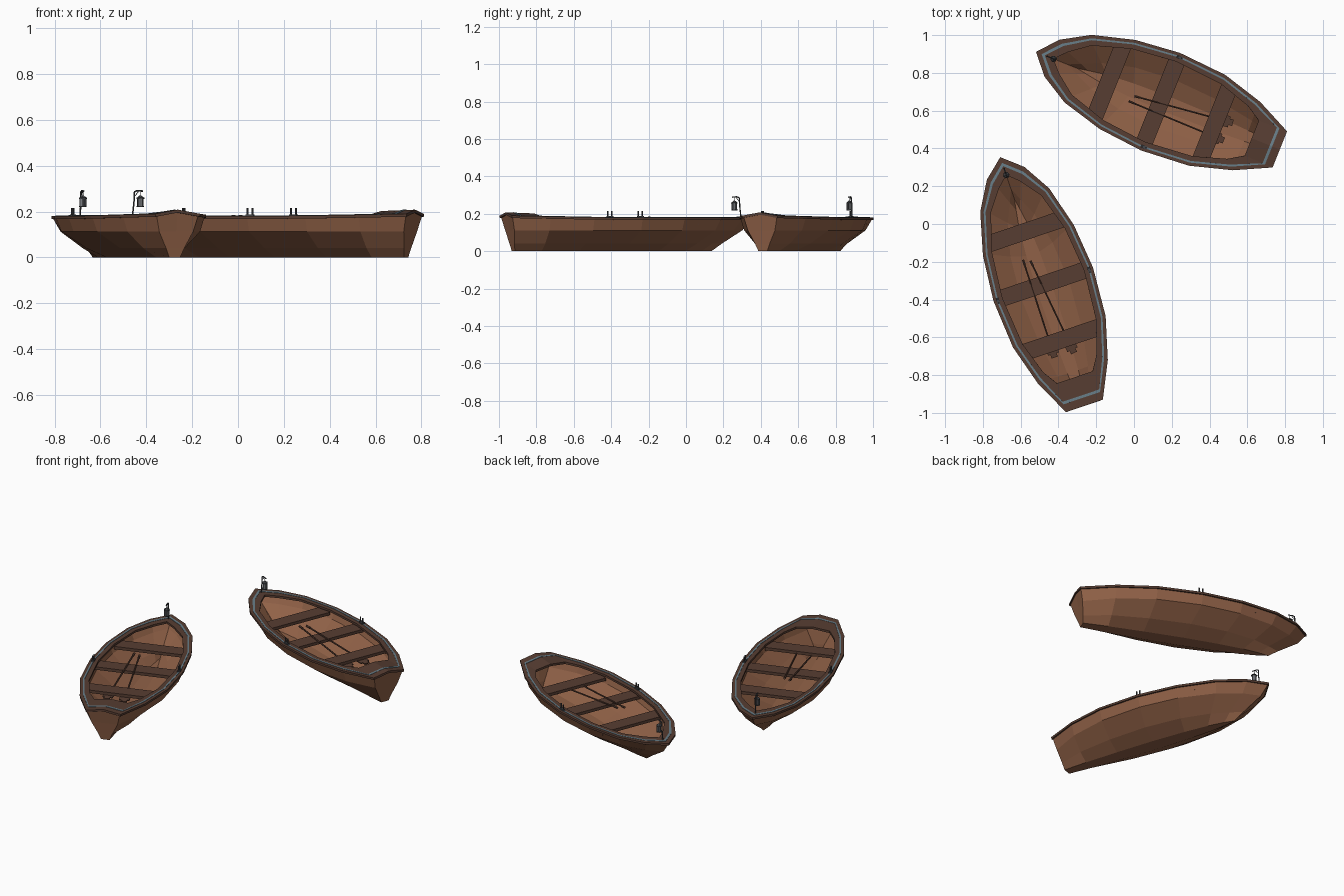
import bpy, bmesh, math
from mathutils import Matrix, Vector

if "Cube" in bpy.data.objects:
    bpy.data.objects.remove(bpy.data.objects["Cube"])


def mat(name, c):
    m = bpy.data.materials.new(name)
    m.diffuse_color = (*c, 1)
    m.use_nodes = True
    m.node_tree.nodes["Principled BSDF"].inputs["Base Color"].default_value = m.diffuse_color
    return m


WOOD = mat("hull_wood", (0.28, 0.12, 0.063))
DARK = mat("dark_wood", (0.095, 0.047, 0.032))
BLUE = mat("blue_paint", (0.14, 0.21, 0.25))
IRON = mat("iron", (0.06, 0.064, 0.07))
GLASS = mat("lamp_glass", (0.25, 0.26, 0.28))
parts = []


def finish(name, bm, material, recalc=True):
    if recalc:
        bmesh.ops.recalc_face_normals(bm, faces=bm.faces)
    me = bpy.data.meshes.new(name)
    bm.to_mesh(me)
    bm.free()
    me.materials.append(material)
    ob = bpy.data.objects.new(name, me)
    bpy.context.collection.objects.link(ob)
    parts.append(ob)
    return ob


def solidify(ob, t):
    m = ob.modifiers.new("thickness", 'SOLIDIFY')
    m.thickness, m.offset = t, -1


def loop(us, hws, zs, peak=0.0):
    """Closed boat outline: stern centre, right side to bow, left side back."""
    right = [Vector((u, -h, z)) for u, h, z in zip(us, hws, zs)]
    left = [Vector((p.x, -p.y, p.z)) for p in reversed(right[:-1])]
    return [Vector((us[0], 0, zs[0] + peak))] + right + left


def skin(rows, cap=False):
    bm = bmesh.new()
    vs = [[bm.verts.new(p) for p in r] for r in rows]
    n = len(rows[0])
    for a, b in zip(vs, vs[1:]):
        for i in range(n):
            j = (i + 1) % n
            bm.faces.new((a[i], b[i], b[j], a[j]))
    if cap:
        bm.faces.new(list(reversed(vs[-1])))
    return bm


def flat_ring(name, inner, outer, material, t):
    """Band between two outlines, facing up, thickened downwards."""
    bm = skin([inner, outer])
    bm.normal_update()
    if sum(f.normal.z for f in bm.faces) < 0:
        bmesh.ops.reverse_faces(bm, faces=bm.faces)
    solidify(finish(name, bm, material, False), t)


def box(bm, c, s, rot=Matrix()):
    bmesh.ops.create_cube(bm, size=1, matrix=Matrix.Translation(c) @ rot @ Matrix.Diagonal((*s, 1)))


def rod(bm, a, b, r1, r2=None, n=6):
    a, b = Vector(a), Vector(b)
    d = b - a
    bmesh.ops.create_cone(bm, cap_ends=True, segments=n, radius1=r1, radius2=r1 if r2 is None else r2, depth=d.length,
                          matrix=Matrix.Translation((a + b) / 2) @ d.to_track_quat('Z', 'Y').to_matrix().to_4x4())


# outlines: x runs from stern to bow
U = [0, .19, .415, .68, .925, 1.15, 1.30, 1.39]
HW = [.103, .195, .259, .278, .254, .193, .105, 0]
Z = [.19, .186, .182, .18, .18, .18, .181, .183]
rim_out = loop(U, HW, Z, .018)
rim_in = loop([.16, .24, .415, .68, .925, 1.13, 1.235, 1.29],
              [.10, .15, .205, .228, .203, .14, .06, 0], Z, .012)

# hull shell: upper strake, chine, bilge and narrow keel
top = loop([.006] + U[1:-1] + [1.382], [max(h - .008, 0) for h in HW], [z - .011 for z in Z], .018)
mid = loop([.022, .19, .415, .68, .92, 1.13, 1.26, 1.335],
           [.078, .167, .23, .249, .224, .157, .078, 0], [.112] * 8)
bilge = loop([.035, .19, .405, .65, .875, 1.05, 1.15, 1.218],
             [.042, .095, .128, .142, .125, .082, .038, 0], [.04] * 8)
keel = loop([.042, .19, .4, .64, .85, 1.0, 1.1, 1.16],
            [.025, .035, .042, .045, .04, .03, .015, 0], [0] * 8)
solidify(finish("hull", skin([top, mid, bilge, keel], True), WOOD), .014)

# gunwale with stern deck
flat_ring("gunwale", rim_in, rim_out, DARK, .013)

# painted line on the gunwale
n = len(rim_out)


def rim_at(sides, stern):
    up = Vector((0, 0, .002))
    return [o.lerp(i, stern if k in (0, 1, n - 1) else sides) + up
            for k, (o, i) in enumerate(zip(rim_out, rim_in))]


flat_ring("painted_line", rim_at(.50, .36), rim_at(.32, .27), BLUE, .003)

# thwart seats
for name, u, h in (("bow_seat", .975, .208), ("middle_seat", .68, .245), ("stern_seat", .37, .21)):
    bm = bmesh.new()
    box(bm, (u, 0, .152), (.09, 2 * h, .018))
    finish(name, bm, DARK)

# oars over the middle seat with blades tucked under the stern seat
for name, a, b in (("right_oar", (.819, .024, .178), (.283, -.038, .134)),
                   ("left_oar", (.837, .060, .178), (.293, .067, .134))):
    bm = bmesh.new()
    A, B = Vector(a), Vector(b)
    d = (B - A).normalized()
    R = d.to_track_quat('X', 'Z').to_matrix().to_4x4()
    rod(bm, A, A + d * .03, .007)
    rod(bm, A, B - d * .09, .005)
    box(bm, B - d * .06, (.12, .034, .007), R)
    box(bm, B - d * .05, (.06, .06, .007), R)
    finish(name, bm, DARK)

# oarlocks
for name, s in (("right_oarlock", -1), ("left_oarlock", 1)):
    bm = bmesh.new()
    y = s * .255
    box(bm, (.673, y, .184), (.034, .016, .008))
    for k in (-1, 1):
        rod(bm, (.673 + k * .011, y, .185), (.673 + k * .011, y, .216), .0042)
    finish(name, bm, IRON)

# lantern post with hooked arm
bm = bmesh.new()
path = [(1.328, 0, .172), (1.32, 0, .24), (1.318, 0, .285), (1.305, 0, .291), (1.278, 0, .289)]
for a, b in zip(path, path[1:]):
    rod(bm, a, b, .0035)
rod(bm, (1.32, 0, .262), (1.298, 0, .289), .0018)
rod(bm, (1.290, 0, .289), (1.290, 0, .266), .0015)
finish("lantern_post", bm, IRON)

# hanging lantern: glass body, then base, roof and corner bars
bm = bmesh.new()
rod(bm, (1.29, 0, .222), (1.29, 0, .258), .013)
finish("lantern_glass", bm, GLASS)
bm = bmesh.new()
rod(bm, (1.29, 0, .219), (1.29, 0, .225), .017)
rod(bm, (1.29, 0, .255), (1.29, 0, .260), .018)
rod(bm, (1.29, 0, .260), (1.29, 0, .270), .016, .004)
for k in range(6):
    x, y = 1.29 + .014 * math.cos(k * math.pi / 3), .014 * math.sin(k * math.pi / 3)
    rod(bm, (x, y, .222), (x, y, .258), .0015, n=4)
finish("lantern_frame", bm, IRON)

# place the first boat, then a second one sharing its meshes
M1 = Matrix.Translation((.772, .395, 0)) @ Matrix.Rotation(math.radians(158.2), 4, 'Z')
M2 = Matrix.Translation((-.2625, -.963, 0)) @ Matrix.Rotation(math.radians(108.7), 4, 'Z')
for ob in list(parts):
    twin = ob.copy()
    twin.name = "second_" + ob.name
    bpy.context.collection.objects.link(twin)
    ob.matrix_world = M1
    twin.matrix_world = M2
